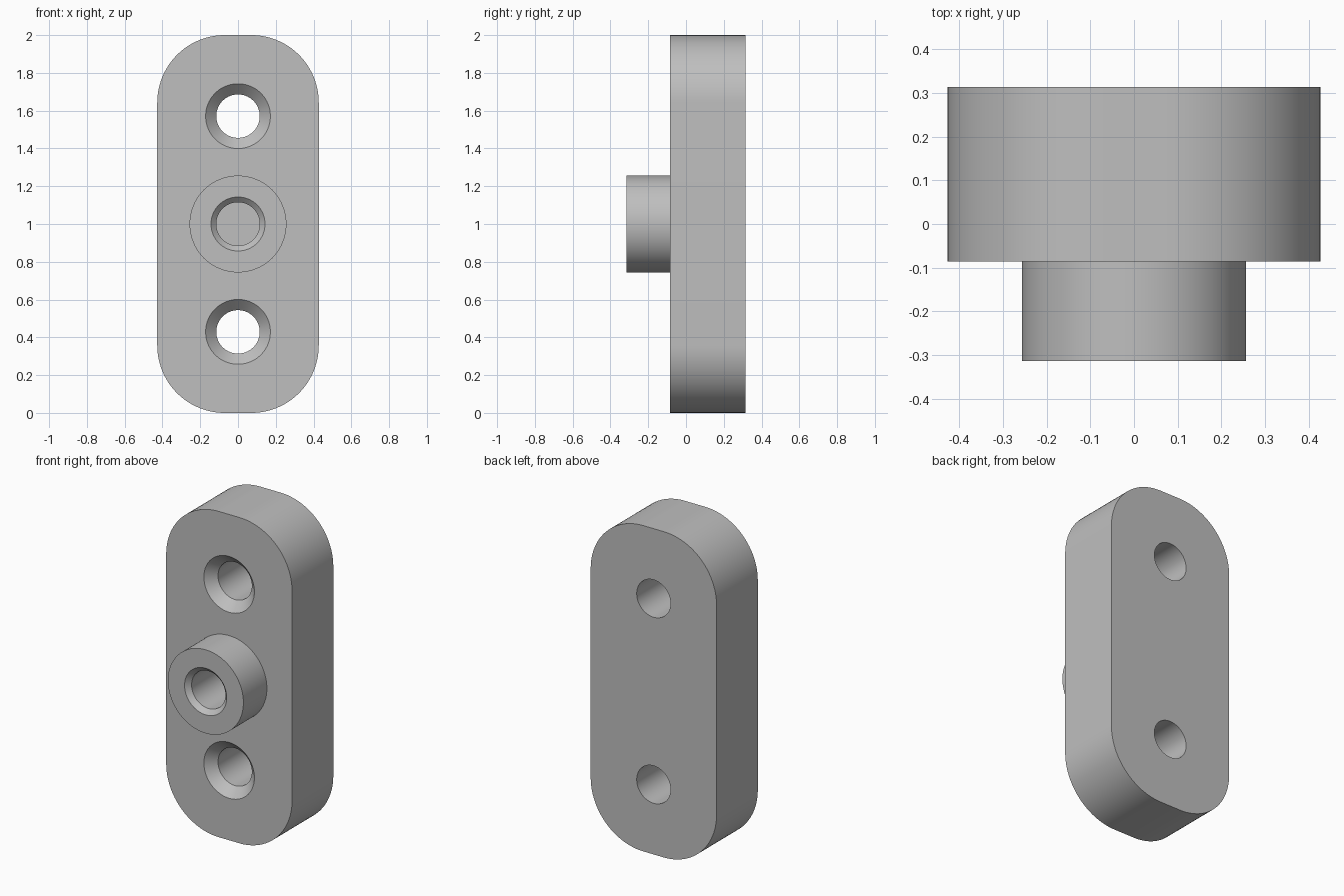
import bpy
import bmesh
from math import radians, sin, cos, tau
from mathutils import Matrix

cube = bpy.data.objects.get("Cube")
if cube:
    bpy.data.objects.remove(cube, do_unlink=True)

FRONT, FACE, BACK = -0.314, -0.086, 0.314   # boss front, plate front, plate back
HALF_W, HEIGHT, CORNER = 0.4275, 2.0, 0.357
MID, SPACING = 1.0, 0.571
HOLE, SINK, BORE_MOUTH = 0.115, 0.1715, 0.143
SEGMENTS = 96

grey = bpy.data.materials.new("light grey")
grey.use_nodes = True
colour = (0.52, 0.52, 0.52, 1)
grey.diffuse_color = colour
grey.node_tree.nodes["Principled BSDF"].inputs["Base Color"].default_value = colour


def make_object(name, bm):
    bmesh.ops.recalc_face_normals(bm, faces=bm.faces)
    mesh = bpy.data.meshes.new(name)
    bm.to_mesh(mesh)
    bm.free()
    mesh.materials.append(grey)
    ob = bpy.data.objects.new(name, mesh)
    bpy.context.collection.objects.link(ob)
    return ob


def turned(name, profile, z):
    """Solid of revolution about a y axis at height z, from (radius, y) pairs."""
    bm = bmesh.new()
    rings = [[bm.verts.new((r * cos(tau * i / SEGMENTS), y, z + r * sin(tau * i / SEGMENTS)))
              for i in range(SEGMENTS)] for r, y in profile]
    for a, b in zip(rings, rings[1:]):
        for i in range(SEGMENTS):
            j = (i + 1) % SEGMENTS
            bm.faces.new((a[i], a[j], b[j], b[i]))
    bm.faces.new(rings[0])
    bm.faces.new(rings[-1])
    return make_object(name, bm)


def cut(ob, cutters):
    for c in cutters:
        mod = ob.modifiers.new(c.name, "BOOLEAN")
        mod.object = c
        mod.solver = "EXACT"
    bpy.context.view_layer.update()
    result = ob.evaluated_get(bpy.context.evaluated_depsgraph_get())
    mesh = bpy.data.meshes.new_from_object(result)
    ob.modifiers.clear()
    ob.data = mesh


# Plate: rounded rectangle extruded front to back
bm = bmesh.new()
outline = []
steps = 24
for k, (sx, sz) in enumerate(((1, 1), (-1, 1), (-1, -1), (1, -1))):
    cx, cz = sx * (HALF_W - CORNER), MID + sz * (HEIGHT / 2 - CORNER)
    for i in range(steps + 1):
        a = tau / 4 * (k + i / steps)
        outline.append(bm.verts.new((cx + CORNER * cos(a), FACE, cz + CORNER * sin(a))))
side = bmesh.ops.extrude_face_region(bm, geom=[bm.faces.new(outline)])
bmesh.ops.translate(bm, vec=(0, BACK - FACE, 0),
                    verts=[g for g in side["geom"] if isinstance(g, bmesh.types.BMVert)])
plate = make_object("plate", bm)

# Raised boss on the front
boss = turned("boss", [(0.2565, FRONT), (0.2565, FACE)], MID)

# Countersunk through holes above and below the boss, and a blind chamfered bore
over = 0.02
sink_depth, mouth_depth = SINK - HOLE, BORE_MOUTH - HOLE
holes = [turned("hole_cutter", [(SINK + over, FACE - over), (HOLE, FACE + sink_depth),
                                (HOLE, BACK + over)], MID + s * SPACING) for s in (-1, 1)]
bore = turned("bore_cutter", [(BORE_MOUTH + over, FRONT - over), (HOLE, FRONT + mouth_depth),
                              (HOLE, FRONT + 0.514)], MID)
cut(plate, holes + [bore])
cut(boss, [bore])
for c in holes + [bore]:
    bpy.data.objects.remove(c, do_unlink=True)

# Smooth rounds, sharp rims
bpy.ops.object.select_all(action="DESELECT")
for ob in (plate, boss):
    ob.select_set(True)
bpy.context.view_layer.objects.active = plate
bpy.ops.object.shade_smooth_by_angle(angle=radians(30))
